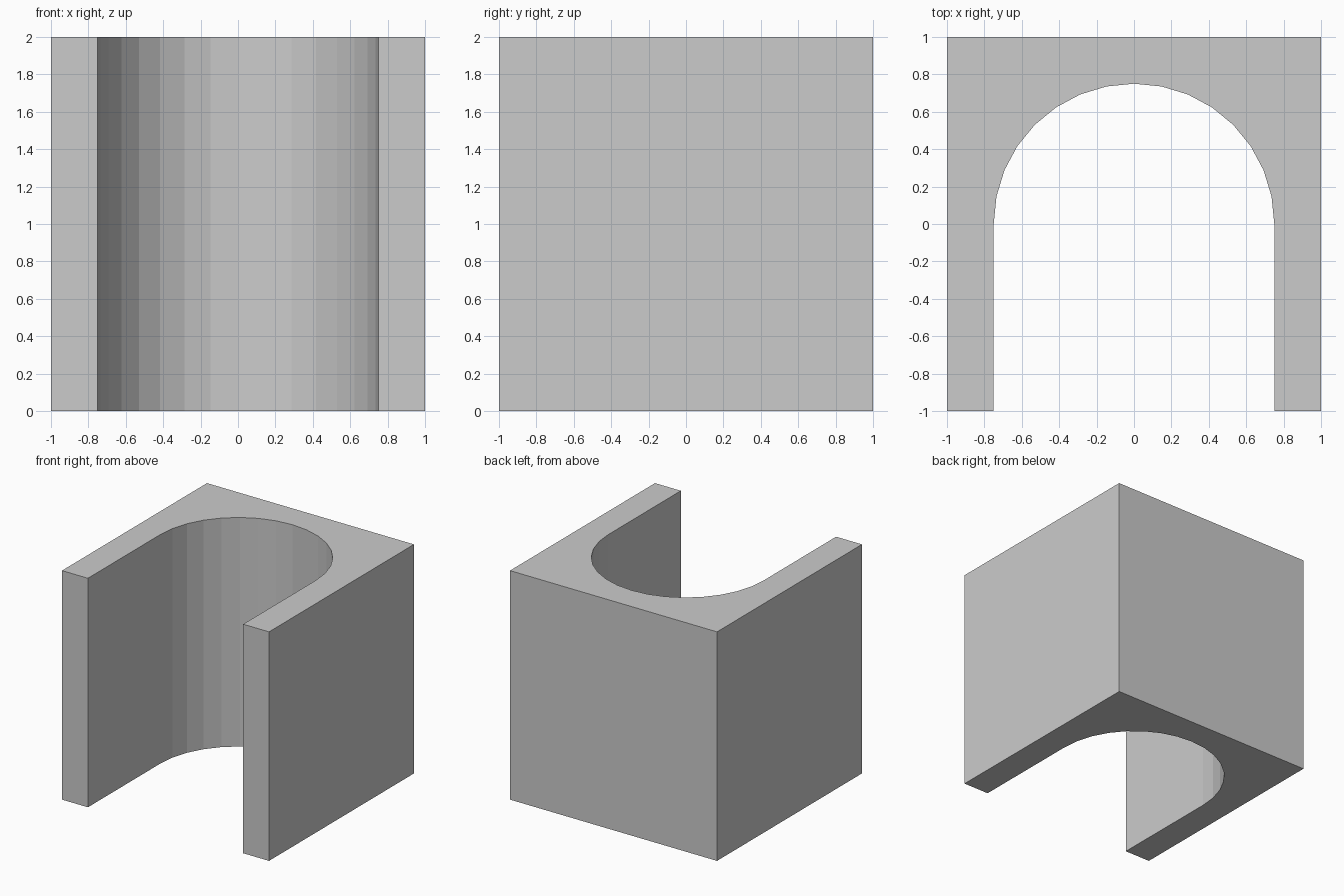
import bpy, bmesh, math

if "Cube" in bpy.data.objects:
    bpy.data.objects.remove(bpy.data.objects["Cube"])

HALF, HEIGHT, RADIUS, STEPS = 1.0, 2.0, 0.75, 16

# Plan outline: square block with a round-ended slot open to the front
outline = [(-RADIUS, -HALF), (-HALF, -HALF), (-HALF, HALF),
           (HALF, HALF), (HALF, -HALF), (RADIUS, -HALF)]
outline = outline[::-1]  # counter-clockwise seen from above
arc = [(-RADIUS * math.cos(math.pi * i / STEPS),
        RADIUS * math.sin(math.pi * i / STEPS)) for i in range(STEPS + 1)]
outline += arc

# Extrude the outline upwards into the block
bm = bmesh.new()
base = bm.faces.new([bm.verts.new((x, y, 0)) for x, y in outline])
top = bmesh.ops.extrude_face_region(bm, geom=[base], use_keep_orig=True)
bmesh.ops.translate(bm, vec=(0, 0, HEIGHT),
                    verts=[v for v in top["geom"] if isinstance(v, bmesh.types.BMVert)])
bmesh.ops.recalc_face_normals(bm, faces=bm.faces)

mesh = bpy.data.meshes.new("slotted_block")
bm.to_mesh(mesh)
bm.free()
block = bpy.data.objects.new("slotted_block", mesh)
bpy.context.collection.objects.link(block)
